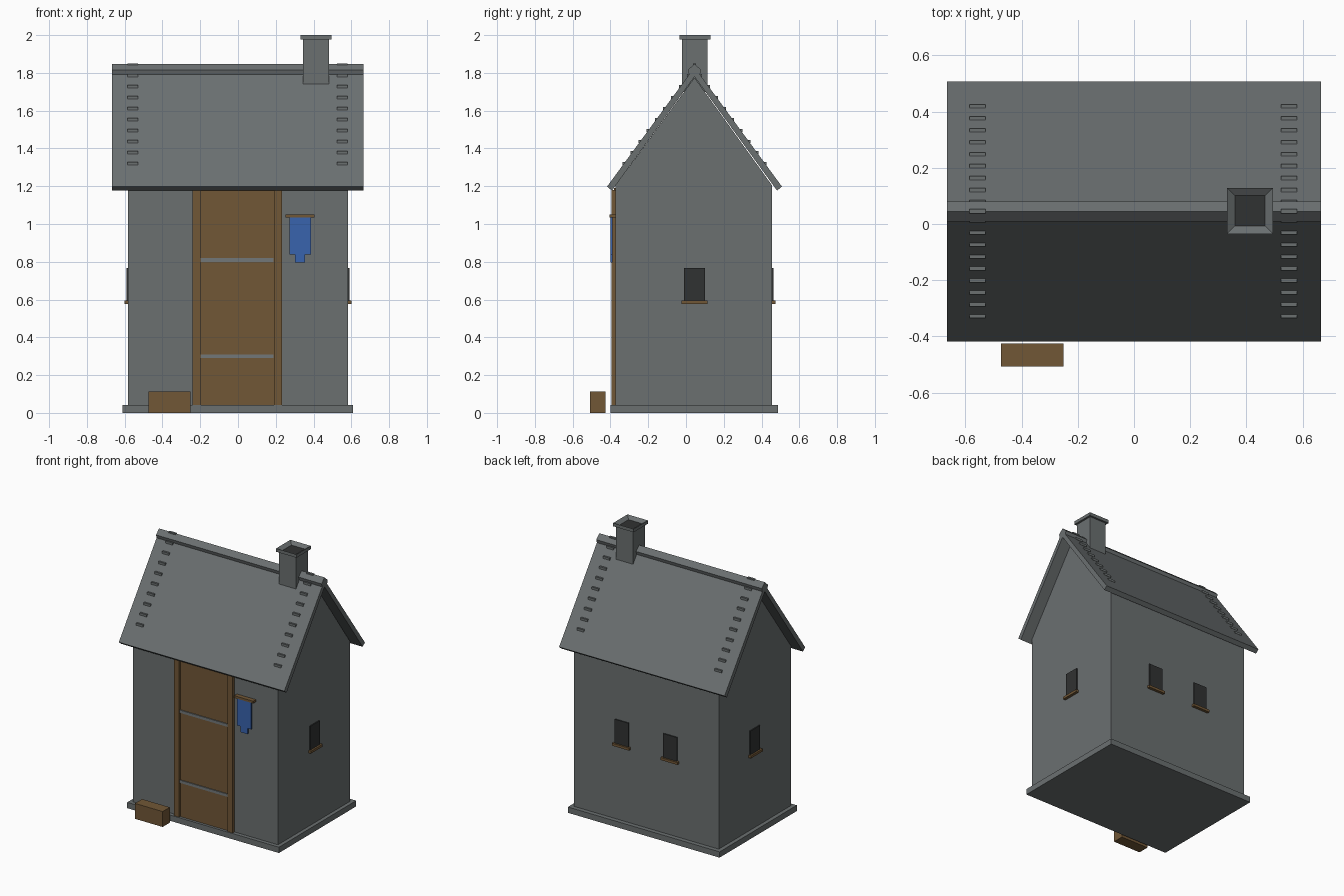
import bpy
import bmesh

cube = bpy.data.objects.get("Cube")
if cube:
    bpy.data.objects.remove(cube, do_unlink=True)


def material(name, r, g, b):
    m = bpy.data.materials.new(name)
    m.use_nodes = True
    m.diffuse_color = (r, g, b, 1)
    m.node_tree.nodes["Principled BSDF"].inputs["Base Color"].default_value = (r, g, b, 1)
    return m


STONE = material("grey stone", 0.145, 0.16, 0.163)
IRON = material("light iron", 0.17, 0.185, 0.19)
WOOD = material("brown wood", 0.165, 0.095, 0.037)
CLOTH = material("blue cloth", 0.04, 0.125, 0.42)
DARK = material("dark opening", 0.03, 0.032, 0.032)


def finish(name, bm, *mats):
    bmesh.ops.recalc_face_normals(bm, faces=bm.faces)
    mesh = bpy.data.meshes.new(name)
    bm.to_mesh(mesh)
    bm.free()
    for m in mats:
        mesh.materials.append(m)
    obj = bpy.data.objects.new(name, mesh)
    bpy.context.collection.objects.link(obj)
    return obj


def prism(name, outline, start, end, mat, axis="x"):
    """Extrude a 2D outline along x (points are y, z) or y (points are x, z)."""
    bm = bmesh.new()
    place = (lambda a, b, d: (d, a, b)) if axis == "x" else (lambda a, b, d: (a, d, b))
    face = bm.faces.new([bm.verts.new(place(a, b, start)) for a, b in outline])
    moved = bmesh.ops.extrude_face_region(bm, geom=[face])["geom"]
    verts = [v for v in moved if isinstance(v, bmesh.types.BMVert)]
    # keep the starting cap so the solid stays closed
    if not face.is_valid or len(bm.faces) < len(outline) + 2:
        bm.faces.new([v for v in bm.verts if v not in verts])
    bmesh.ops.translate(bm, verts=verts, vec=place(0, 0, end - start))
    return finish(name, bm, mat)


def box(name, x, y, z, mat):
    outline = [(x[0], z[0]), (x[1], z[0]), (x[1], z[1]), (x[0], z[1])]
    return prism(name, outline, y[0], y[1], mat, axis="y")


def mirrored(half):
    """Complete a half outline (offset from ridge, z) across the ridge line."""
    left = [(RIDGE - o, z) for o, z in reversed(half) if o > 0]
    return [(RIDGE + o, z) for o, z in half] + left


RIDGE = 0.045
FRONT, BACK, SIDE = -0.372, 0.455, 0.582
ROOF_TOP, SLOPE = 1.83, 1.37

# Base and walls with gables
box("base", (-0.611, 0.609), (-0.4, 0.487), (0, 0.042), STONE)
prism("walls", [(FRONT, 0.03), (BACK, 0.03), (BACK, 1.205), (RIDGE, 1.775), (FRONT, 1.205)],
      -SIDE, SIDE, STONE)

# Roof slabs and ridge cap
roof = [(RIDGE, ROOF_TOP), (RIDGE + 0.463, 1.198), (RIDGE + 0.437, 1.177), (RIDGE, 1.78),
        (RIDGE - 0.437, 1.177), (RIDGE - 0.463, 1.198)]
prism("roof", roof, -0.666, 0.665, STONE)
prism("ridge_cap", mirrored([(0, 1.848), (0.036, 1.815), (0.028, 1.788), (0, 1.79)][:3]),
      -0.666, 0.665, STONE)

# Rows of small raised slats near both roof ends
for end, x in (("right", -0.557), ("left", 0.552)):
    span = (x - 0.028, x + 0.028)
    box(f"ridge_slat_{end}", span, (RIDGE - 0.008, RIDGE + 0.008), (1.836, 1.85), STONE)
    for row in range(9):
        z = 1.786 - 0.0583 * row
        for slope, side in (("front", -1), ("back", 1)):
            y = RIDGE + side * (ROOF_TOP - z) / SLOPE
            box(f"roof_slat_{end}_{slope}_{row}", span, (y - 0.008, y + 0.008),
                (z - 0.008, z + 0.008), STONE)

# Chimney: stack plus a cap with a sunken flue
CX, CY = 0.413, 0.047
box("chimney_stack", (CX - 0.068, CX + 0.068), (CY - 0.068, CY + 0.068), (1.7, 1.978), STONE)
bm = bmesh.new()
bmesh.ops.create_cube(bm, size=1)
bmesh.ops.scale(bm, vec=(0.164, 0.164, 0.024), verts=bm.verts)
bmesh.ops.translate(bm, vec=(CX, CY, 1.988), verts=bm.verts)
top = max(bm.faces, key=lambda f: f.calc_center_median().z)
bmesh.ops.inset_individual(bm, faces=[top], thickness=0.04)
bmesh.ops.translate(bm, vec=(0, 0, -0.02), verts=top.verts)
top.material_index = 1
finish("chimney_cap", bm, STONE, DARK)

# Door with posts and iron bars
box("door_panel", (-0.2, 0.19), (-0.381, FRONT), (0.042, 1.19), WOOD)
for side, x in (("right", -0.24), ("left", 0.19)):
    box(f"door_post_{side}", (x, x + 0.043), (-0.394, FRONT), (0.042, 1.18), WOOD)
for name, z in (("lower", 0.3), ("upper", 0.809)):
    box(f"door_bar_{name}", (-0.197, 0.188), (-0.388, FRONT), (z - 0.01, z + 0.01), IRON)

# Windows with sills: one on each side wall, two on the back
GLASS, SILL = (0.587, 0.767), (0.576, 0.594)
for side, s in (("right", -1), ("left", 1)):
    wall = s * SIDE
    box(f"window_{side}", sorted((wall - s * 0.001, wall + s * 0.008)),
        (RIDGE - 0.055, RIDGE + 0.055), GLASS, DARK)
    box(f"window_sill_{side}", sorted((wall, wall + s * 0.02)),
        (RIDGE - 0.068, RIDGE + 0.068), SILL, WOOD)
    x = s * 0.195
    box(f"back_window_{side}", (x - 0.055, x + 0.055), (BACK - 0.001, BACK + 0.008), GLASS, DARK)
    box(f"back_window_sill_{side}", (x - 0.068, x + 0.068), (BACK, BACK + 0.02), SILL, WOOD)

# Hanging banner on its rod
banner = [(0.273, 1.036), (0.386, 1.036), (0.386, 0.838), (0.356, 0.838),
          (0.356, 0.796), (0.301, 0.796), (0.301, 0.838), (0.273, 0.838)]
prism("banner", banner, -0.4, -0.388, CLOTH, axis="y")
box("banner_rod", (0.252, 0.405), (-0.404, FRONT), (1.034, 1.05), WOOD)

# Step crate beside the door
box("crate", (-0.474, -0.251), (-0.507, -0.425), (0, 0.112), WOOD)
